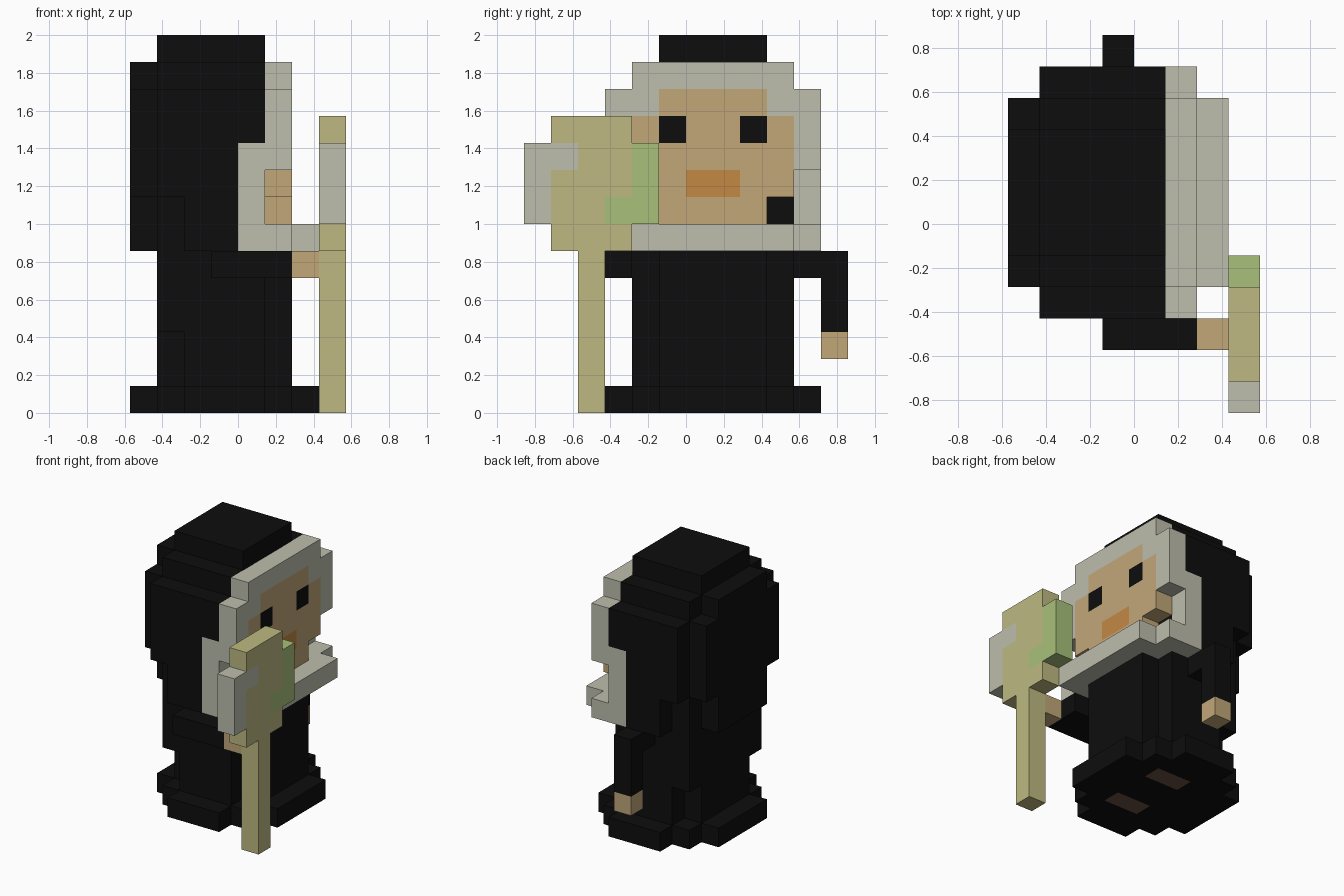
import bpy
import bmesh
from mathutils import Vector

if "Cube" in bpy.data.objects:
    bpy.data.objects.remove(bpy.data.objects["Cube"], do_unlink=True)

U = 1 / 7   # size of one block
grid = {}   # block position -> part name; later parts replace earlier blocks
colours = {}  # part name -> material


def linear(c):
    c /= 255
    return c / 12.92 if c <= 0.04045 else ((c + 0.055) / 1.055) ** 2.4


def make_material(name, r, g, b):
    mat = bpy.data.materials.new(name)
    mat.use_nodes = True
    mat.diffuse_color = (linear(r), linear(g), linear(b), 1)
    bsdf = mat.node_tree.nodes["Principled BSDF"]
    bsdf.inputs["Base Color"].default_value = mat.diffuse_color
    bsdf.inputs["Roughness"].default_value = 0.9
    return mat


def box(part, mat, corner, size=(1, 1, 1), mirror=False):
    """Fill a box of blocks; mirror copies it across the mid-plane y = 1."""
    colours[part] = mat
    for i in range(size[0]):
        for j in range(size[1]):
            for k in range(size[2]):
                x, y, z = corner[0] + i, corner[1] + j, corner[2] + k
                grid[x, y, z] = part
                if mirror:
                    grid[x, 1 - y, z] = part


def slab(part, mat, x0, x1, half, z0, z1, back=0, front=0):
    """Fill a slab centred on y = 1, corners cut in steps at its back and front."""
    for x in range(x0, x1):
        cut = max(back - (x - x0), front - (x1 - 1 - x), 0)
        h = half - cut
        box(part, mat, (x, 1 - h, z0), (1, 2 * h, z1 - z0))


def build(part):
    """Make one mesh from the exposed block faces of a part."""
    bm = bmesh.new()
    for cell in [c for c, n in grid.items() if n == part]:
        centre = Vector(cell) + Vector((0.5, 0.5, 0.5))
        for axis in range(3):
            for side in (-1, 1):
                n = Vector((0, 0, 0))
                n[axis] = side
                if tuple(int(a + b) for a, b in zip(cell, n)) in grid:
                    continue
                u = Vector((0, 0, 0))
                u[(axis + 1) % 3] = 0.5
                v = n.cross(u)
                mid = centre + n * 0.5
                bm.faces.new([bm.verts.new((mid + p) * U)
                              for p in (-u - v, u - v, u + v, v - u)])
    bmesh.ops.remove_doubles(bm, verts=bm.verts, dist=0.001)
    bmesh.ops.dissolve_limit(bm, angle_limit=0.01, verts=bm.verts, edges=bm.edges)
    mesh = bpy.data.meshes.new(part)
    bm.to_mesh(mesh)
    bm.free()
    mesh.materials.append(colours[part])
    bpy.context.collection.objects.link(bpy.data.objects.new(part, mesh))


black = make_material("black", 13, 13, 13)
grey = make_material("grey", 189, 190, 173)
skin = make_material("skin", 193, 167, 121)
orange = make_material("orange", 195, 137, 69)
khaki = make_material("khaki", 189, 185, 129)
green = make_material("green", 168, 192, 122)
brown = make_material("brown", 105, 79, 66)

# Robe, with a wide stepped hem, a fuller back and soles underneath
slab("robe_hem", black, -4, 3, 4, 0, 1, back=2, front=2)
slab("robe", black, -3, 2, 3, 1, 6, back=1, front=1)
slab("robe", black, -3, -1, 3, 3, 6)
box("soles", brown, (-1, -1, 0), (2, 1, 1), mirror=True)

# Hood, rounded at the back and narrowing towards the top
slab("hood", black, -4, 1, 4, 6, 8, back=2)
slab("hood", black, -4, 1, 4, 8, 12, back=1)
slab("hood", black, -4, 1, 3, 12, 13, back=1)
slab("hood", black, -3, 1, 2, 13, 14)

# Hair and beard framing the face
slab("hair", grey, 1, 2, 4, 9, 12)
slab("hair", grey, 1, 2, 3, 12, 13)
box("hair", grey, (0, -3, 6), (1, 1, 4), mirror=True)
slab("beard", grey, 1, 3, 4, 6, 7, front=1)

# Face
slab("face", skin, 1, 2, 2, 7, 12)
slab("face", skin, 1, 2, 3, 8, 11)
box("eyes", black, (1, -1, 10), mirror=True)
slab("mouth", orange, 1, 2, 1, 8, 9)

# Arm reaching forward to the staff
box("staff_sleeve", black, (-1, -4, 5), (3, 2, 1))
box("staff_hand", skin, (2, -4, 5))

# Arm hanging at the other side
box("hanging_sleeve", black, (-1, 4, 5))
box("hanging_sleeve", black, (-1, 5, 3), (1, 1, 3))
box("hanging_hand", skin, (-1, 5, 2))

# Staff with a broad head and coloured edges
box("staff", khaki, (3, -4, 0), (1, 1, 6))
box("staff", khaki, (3, -5, 6), (1, 3, 5))
box("staff_grey_edge", grey, (3, -6, 7), (1, 1, 3))
box("staff_grey_edge", grey, (3, -5, 9))
box("staff_green_edge", green, (3, -2, 7), (1, 1, 3))
box("staff_green_edge", green, (3, -3, 7))

for name in colours:
    build(name)
